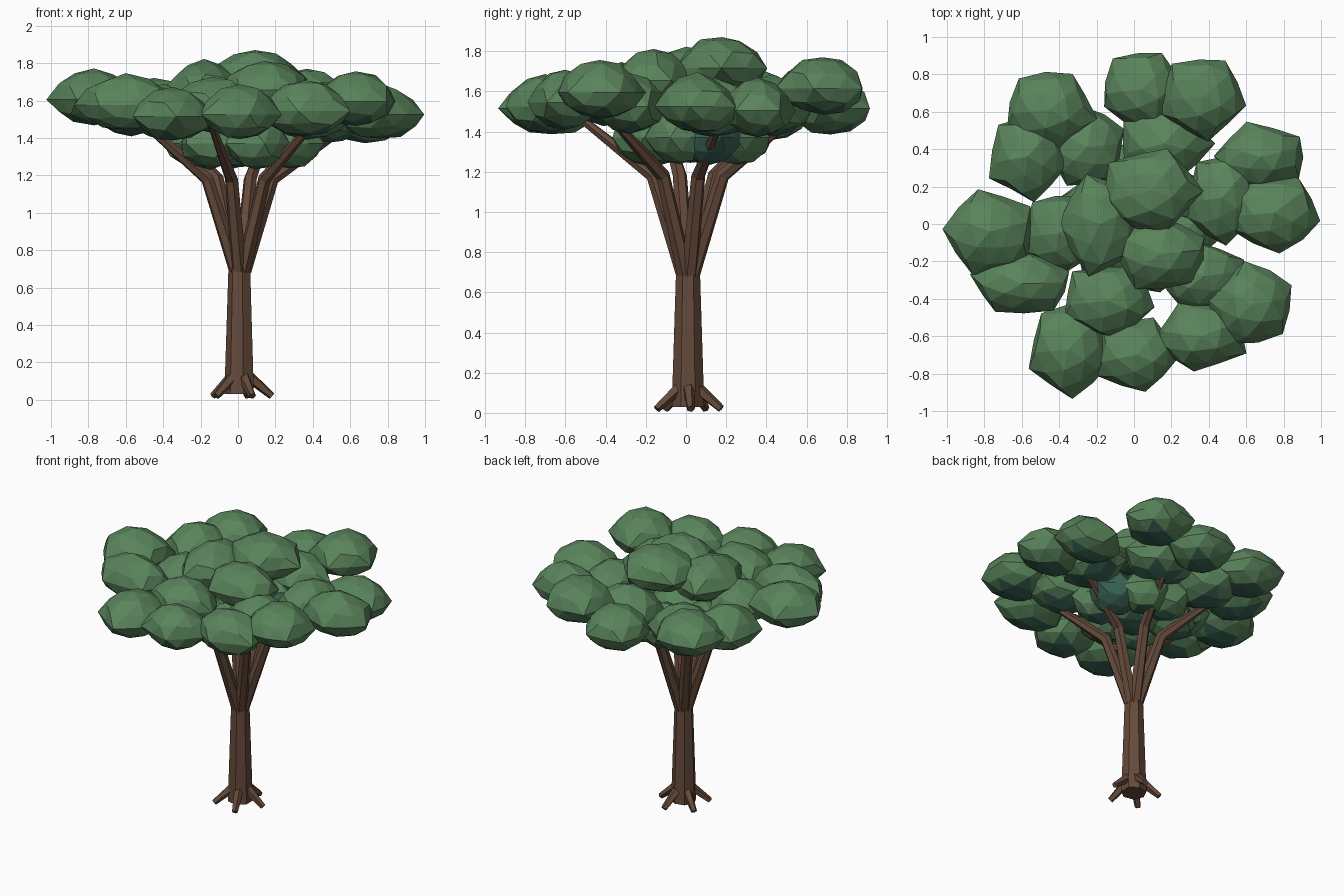
import bpy, bmesh, math, random
from mathutils import Vector

if "Cube" in bpy.data.objects:
    bpy.data.objects.remove(bpy.data.objects["Cube"], do_unlink=True)

random.seed(7)


def make_material(name, colour):
    material = bpy.data.materials.new(name)
    material.use_nodes = True
    material.diffuse_color = (*colour, 1)
    shader = next(n for n in material.node_tree.nodes if n.type == "BSDF_PRINCIPLED")
    shader.inputs["Base Color"].default_value = (*colour, 1)
    return material


bark = make_material("brown bark", (0.13, 0.068, 0.043))
leaf = make_material("leaf green", (0.1, 0.228, 0.104))
shade_leaf = make_material("deep teal green", (0.04, 0.125, 0.09))


def add_object(name, bm, materials):
    mesh = bpy.data.meshes.new(name)
    bmesh.ops.recalc_face_normals(bm, faces=bm.faces)
    bm.to_mesh(mesh)
    bm.free()
    for material in materials:
        mesh.materials.append(material)
    obj = bpy.data.objects.new(name, mesh)
    bpy.context.collection.objects.link(obj)
    return obj


def add_limb(name, path, radii, sides=6):
    """Faceted tube along a path, with its own radius at each point."""
    bm = bmesh.new()
    points = [Vector(p) for p in path]
    rings = []
    for i, point in enumerate(points):
        ahead = points[min(i + 1, len(points) - 1)]
        behind = points[max(i - 1, 0)]
        turn = (ahead - behind).to_track_quat("Z", "Y")
        ring = []
        for k in range(sides):
            angle = math.tau * k / sides
            offset = Vector((math.cos(angle), math.sin(angle), 0)) * radii[i]
            ring.append(bm.verts.new(point + turn @ offset))
        rings.append(ring)
    for low, high in zip(rings, rings[1:]):
        for k in range(sides):
            j = (k + 1) % sides
            bm.faces.new((low[k], low[j], high[j], high[k]))
    bm.faces.new(rings[0][::-1])
    bm.faces.new(rings[-1])
    return add_object(name, bm, [bark])


def add_clump(name, centre, size, corner, shaded=False):
    """Lens-shaped, five-cornered faceted leaf clump with a darker underside."""
    bm = bmesh.new()
    bmesh.ops.create_icosphere(bm, subdivisions=2, radius=1)
    for vert in bm.verts:
        # Rim vertices alternate between corners and flats
        turn = math.atan2(vert.co.y, vert.co.x) - math.pi / 10
        angle = turn + math.radians(corner)
        x, y, z = vert.co * random.uniform(0.95, 1.05)
        reach = math.hypot(x, y) * (1.02 + 0.08 * math.cos(5 * turn)) * (1 - 0.12 * abs(z))
        z -= 0.1 * (1 - z * z)
        offset = Vector((reach * math.cos(angle) * size[0],
                         reach * math.sin(angle) * size[1], z * size[2]))
        vert.co = Vector(centre) + offset
    bmesh.ops.recalc_face_normals(bm, faces=bm.faces)
    for face in bm.faces:
        face.material_index = int(shaded or face.normal.z < -0.9)
    return add_object(name, bm, [leaf, shade_leaf])


# Trunk
add_limb("trunk", [(0.01, 0.01, 0.03), (0.01, 0.01, 0.71)], [0.083, 0.061], 7)

# Roots
foot = Vector((0.012, 0.01, 0))
for i in range(5):
    angle = math.tau * i / 5 + 0.08
    out = Vector((math.cos(angle), math.sin(angle), 0))
    add_limb(f"root_{i + 1}",
             [foot + out * 0.04 + Vector((0, 0, 0.13)), foot + out * 0.17 + Vector((0, 0, 0.02))],
             [0.033, 0.02], 5)

# Outer canopy clusters: x, y, z, half widths and the bearing of one corner
clusters = {
    "back_right": [(-.45, .61, 1.58, .23, .21, 132), (-.57, .36, 1.56, .2, .22, 135),
                   (-.25, .41, 1.5, .2, .21, 25)],
    "back": [(.04, .72, 1.53, .21, .21, 133), (.37, .68, 1.63, .22, .21, 60),
             (.16, .43, 1.53, .24, .19, 0)],
    "left": [(.68, .36, 1.52, .23, .17, 35), (.75, .06, 1.54, .24, .2, 60),
             (.47, .14, 1.52, .19, .24, 60)],
    "front_left": [(.36, -.6, 1.56, .24, .18, -27), (.63, -.43, 1.61, .22, .21, 27),
                   (.37, -.28, 1.54, .23, .18, 100)],
    "front": [(-.35, -.67, 1.53, .21, .24, 275), (.01, -.7, 1.54, .21, .19, -5),
              (-.14, -.41, 1.58, .24, .19, -10)],
    "right": [(-.77, -.04, 1.62, .23, .22, 105), (-.4, -.05, 1.54, .2, .21, 60),
              (-.6, -.32, 1.59, .25, .17, 165)],
    "crown": [(.09, .18, 1.73, .25, .22, 143), (-.18, 0, 1.67, .2, .26, 110),
              (.14, -.16, 1.67, .24, .19, 25)],
}
for side, clumps in clusters.items():
    for i, (x, y, z, wide, deep, corner) in enumerate(clumps):
        add_clump(f"canopy_{side}_{i + 1}", (x, y, z), (wide, deep, 0.148), corner)

# Lower inner canopy: smaller clumps among the branches, the first one darker
for i, bearing in enumerate((20, 70, 105, 165, 225, 285, 345)):
    angle = math.radians(bearing)
    add_clump(f"inner_canopy_{i + 1}",
              (0.03 + 0.25 * math.cos(angle), 0.03 + 0.24 * math.sin(angle), 1.385),
              (0.17, 0.16, 0.15), bearing, shaded=i == 0)
add_clump("inner_canopy_middle", (0.02, 0.02, 1.42), (0.24, 0.22, 0.18), 0)

# Branches: rise from the trunk, bend, then reach into each outer cluster
for side, clumps in clusters.items():
    if side == "crown":
        continue
    middle = sum((Vector(c[:3]) for c in clumps), Vector()) / len(clumps)
    out = Vector((middle.x, middle.y, 0)).normalized()
    add_limb(f"branch_{side}",
             [foot + out * 0.02 + Vector((0, 0, 0.69)),
              foot + out * 0.18 + Vector((0, 0, 1.18)),
              middle - Vector((0, 0, 0.03))],
             [0.042, 0.036, 0.018])
